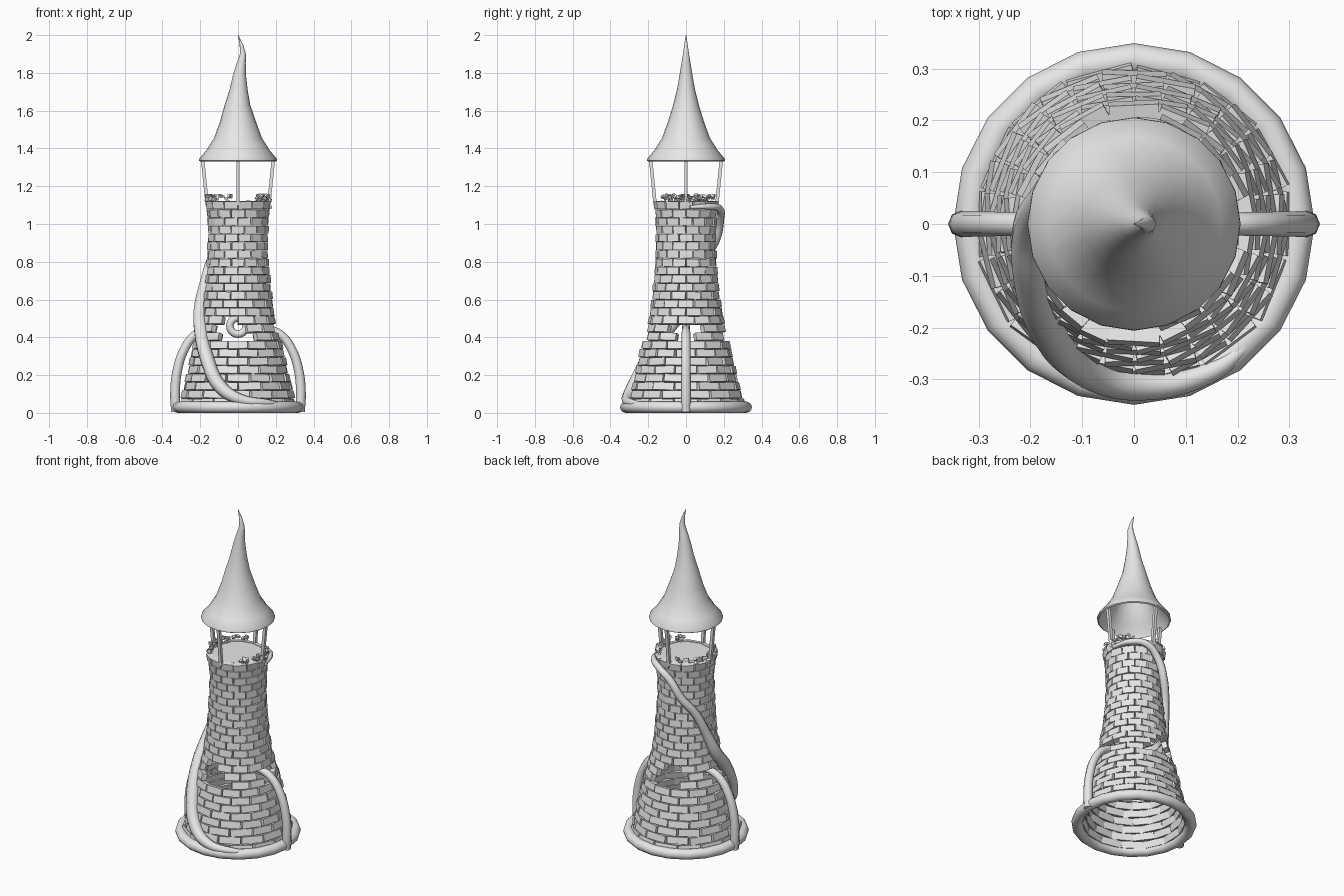
import bpy, bmesh, math, random
from math import sin, cos, pi, radians
from mathutils import Matrix, Vector

random.seed(4)
if "Cube" in bpy.data.objects:
    bpy.data.objects.remove(bpy.data.objects["Cube"], do_unlink=True)

stone = bpy.data.materials.new("pale_grey")
stone.use_nodes = True
GREY = (0.8, 0.8, 0.8, 1)
stone.diffuse_color = GREY
stone.node_tree.nodes["Principled BSDF"].inputs["Base Color"].default_value = GREY


def finish(name, bm, smooth=None):
    """Turn a bmesh into a named object, optionally smooth below an angle."""
    bmesh.ops.recalc_face_normals(bm, faces=bm.faces)
    mesh = bpy.data.meshes.new(name)
    bm.to_mesh(mesh)
    bm.free()
    mesh.materials.append(stone)
    obj = bpy.data.objects.new(name, mesh)
    bpy.context.collection.objects.link(obj)
    if smooth:
        select(obj)
        bpy.ops.object.shade_smooth_by_angle(angle=radians(smooth))
    return obj


def select(obj):
    bpy.ops.object.select_all(action='DESELECT')
    obj.select_set(True)
    bpy.context.view_layer.objects.active = obj


def loft(bm, rows, sides):
    """Skin circles given as (z, radius, x offset)."""
    rings = [[bm.verts.new((cx + r * sin(2 * pi * i / sides), r * cos(2 * pi * i / sides), z))
              for i in range(sides)] for z, r, cx in rows]
    for a, b in zip(rings, rings[1:]):
        for i in range(sides):
            j = (i + 1) % sides
            bm.faces.new((a[i], a[j], b[j], b[i]))
    bm.faces.new(rings[0])
    bm.faces.new(rings[-1])


def torus(name, major, minor, height, sides, matrix):
    """Ring with an elliptical section."""
    bm = bmesh.new()
    n = 12
    grid = [[bm.verts.new(matrix @ Vector(((major + minor * cos(2 * pi * k / n)) * sin(2 * pi * i / sides),
                                           (major + minor * cos(2 * pi * k / n)) * cos(2 * pi * i / sides),
                                           height * sin(2 * pi * k / n))))
             for k in range(n)] for i in range(sides)]
    for i in range(sides):
        for k in range(n):
            a, b = grid[i], grid[(i + 1) % sides]
            bm.faces.new((a[k], b[k], b[(k + 1) % n], a[(k + 1) % n]))
    return finish(name, bm, 60)


def tube(name, points):
    """Tapered root along points given as (x, y, z, radius)."""
    curve = bpy.data.curves.new(name, 'CURVE')
    curve.dimensions = '3D'
    curve.bevel_depth = 1
    curve.bevel_resolution = 2
    curve.resolution_u = 5
    curve.use_fill_caps = True
    spline = curve.splines.new('BEZIER')
    spline.bezier_points.add(len(points) - 1)
    for p, (x, y, z, r) in zip(spline.bezier_points, points):
        p.co = (x, y, z)
        p.radius = r
        p.handle_left_type = p.handle_right_type = 'AUTO'
    curve.materials.append(stone)
    obj = bpy.data.objects.new(name, curve)
    bpy.context.collection.objects.link(obj)
    select(obj)
    bpy.ops.object.convert(target='MESH')
    bpy.ops.object.shade_smooth_by_angle(angle=radians(60))


# Tower outline as (height, radius)
OUTLINE = [(0, .315), (.2, .267), (.38, .228), (.5, .193), (.62, .176),
           (.8, .16), (.95, .156), (1.05, .161), (1.13, .173)]


def wall(z):
    for (z0, r0), (z1, r1) in zip(OUTLINE, OUTLINE[1:]):
        if z <= z1:
            return r0 + (r1 - r0) * (z - z0) / (z1 - z0)
    return OUTLINE[-1][1]


def is_opening(row, x, y):
    """Bricks left out around the four openings."""
    if row in (8, 9) and abs(y) < .065:
        return True
    spans = {8: (-.08, .08), 9: (-.13, .06), 10: (-.07, 0)}
    return row in spans and spans[row][0] < x < spans[row][1]


# Brick wall
ROWS, PER_ROW, STEP, DEPTH = 25, 14, .0437, .03
bm = bmesh.new()
for row in range(ROWS):
    z = .03 + STEP * (row + .5)
    r = wall(z)
    tilt = math.atan2(wall(z + .02) - wall(z - .02), .04)
    for i in range(PER_ROW):
        a = 2 * pi * (i + .5 * (row % 2)) / PER_ROW
        if is_opening(row, r * cos(a), r * sin(a)):
            continue
        width = 2 * pi * r / PER_ROW * random.uniform(.9, .96)
        place = (Matrix.Rotation(a, 4, 'Z')
                 @ Matrix.Translation((r - DEPTH / 2 + random.uniform(-.004, .002), 0, z))
                 @ Matrix.Rotation(tilt, 4, 'Y')
                 @ Matrix.Rotation(random.uniform(-.07, .07), 4, 'Z')
                 @ Matrix.Rotation(random.uniform(-.03, .03), 4, 'X')
                 @ Matrix.Diagonal((DEPTH, width, STEP * .92, 1)))
        bmesh.ops.create_cube(bm, size=1, matrix=place)
finish("brick_wall", bm)

# Balcony floor
bm = bmesh.new()
loft(bm, [(1.1, .155, 0), (1.12, .155, 0)], 24)
finish("balcony_floor", bm)

# Rubble on the balcony edge, in two arcs
bm = bmesh.new()
for start, end in ((-65, 50), (105, 235)):
    for i in range(42):
        a = radians(random.uniform(start, end))
        r = random.uniform(.145, .168)
        place = (Matrix.Translation((r * cos(a), r * sin(a), random.uniform(1.122, 1.152)))
                 @ Matrix.Rotation(random.uniform(0, pi), 4, Vector((random.random(), random.random(), 1)))
                 @ Matrix.Diagonal((random.uniform(.6, 1.3), random.uniform(.3, 1), random.uniform(.4, 1), 1)))
        bmesh.ops.create_cube(bm, size=.019, matrix=place)
finish("balcony_rubble", bm)

# Roof posts
bm = bmesh.new()
for k in range(4):
    low, high = Vector((.163, 0, 1.1)), Vector((.188, 0, 1.35))
    lean = (high - low).to_track_quat('Z', 'Y').to_matrix().to_4x4()
    place = (Matrix.Rotation(k * pi / 2, 4, 'Z') @ Matrix.Translation((low + high) / 2)
             @ lean @ Matrix.Diagonal((.018, .018, (high - low).length, 1)))
    bmesh.ops.create_cube(bm, size=1, matrix=place)
finish("roof_posts", bm)

# Crooked hollow roof, from the inner surface round the rim to the tip
bm = bmesh.new()
loft(bm, [(1.6, .055, 0), (1.46, .11, 0), (1.39, .155, 0), (1.348, .19, 0),
          (1.33, .198, 0), (1.335, .206, 0), (1.346, .205, 0), (1.39, .168, 0),
          (1.455, .127, 0), (1.54, .096, 0), (1.63, .068, -.003), (1.71, .048, .003),
          (1.79, .034, .008), (1.85, .024, .017), (1.9, .016, .026),
          (1.95, .009, .018), (2, .001, 0)], 20)
finish("pointed_roof", bm, 45)

# Base ring and inner ring
torus("base_ring", .318, .031, .03, 20, Matrix.Translation((0, 0, .03)))
torus("inner_ring", .043, .02, .02, 20,
      Matrix.Translation((0, 0, .46)) @ Matrix.Rotation(pi / 2, 4, 'X'))

# Side struts
for side, name in ((1, "left_strut"), (-1, "right_strut")):
    tube(name, [(side * x, 0, z, r) for x, z, r in
                ((.328, .005, .026), (.333, .1, .026), (.322, .22, .025), (.285, .335, .024),
                 (.23, .41, .023), (.17, .44, .022), (.13, .445, .02))])

# Climbing root, from the base ring round to the top
tube("climbing_root", [
    (.24, -.215, .045, .008), (.15, -.285, .053, .02), (.01, -.312, .072, .029),
    (-.09, -.282, .135, .036), (-.165, -.2, .29, .038), (-.198, -.09, .45, .038),
    (-.2, -.01, .55, .036), (-.172, .055, .7, .028), (-.138, .105, .82, .024),
    (-.08, .16, .92, .023), (-.02, .18, 1.02, .022), (.06, .178, 1.08, .02),
    (.13, .125, 1.092, .017), (.172, .02, 1.088, .01)])
